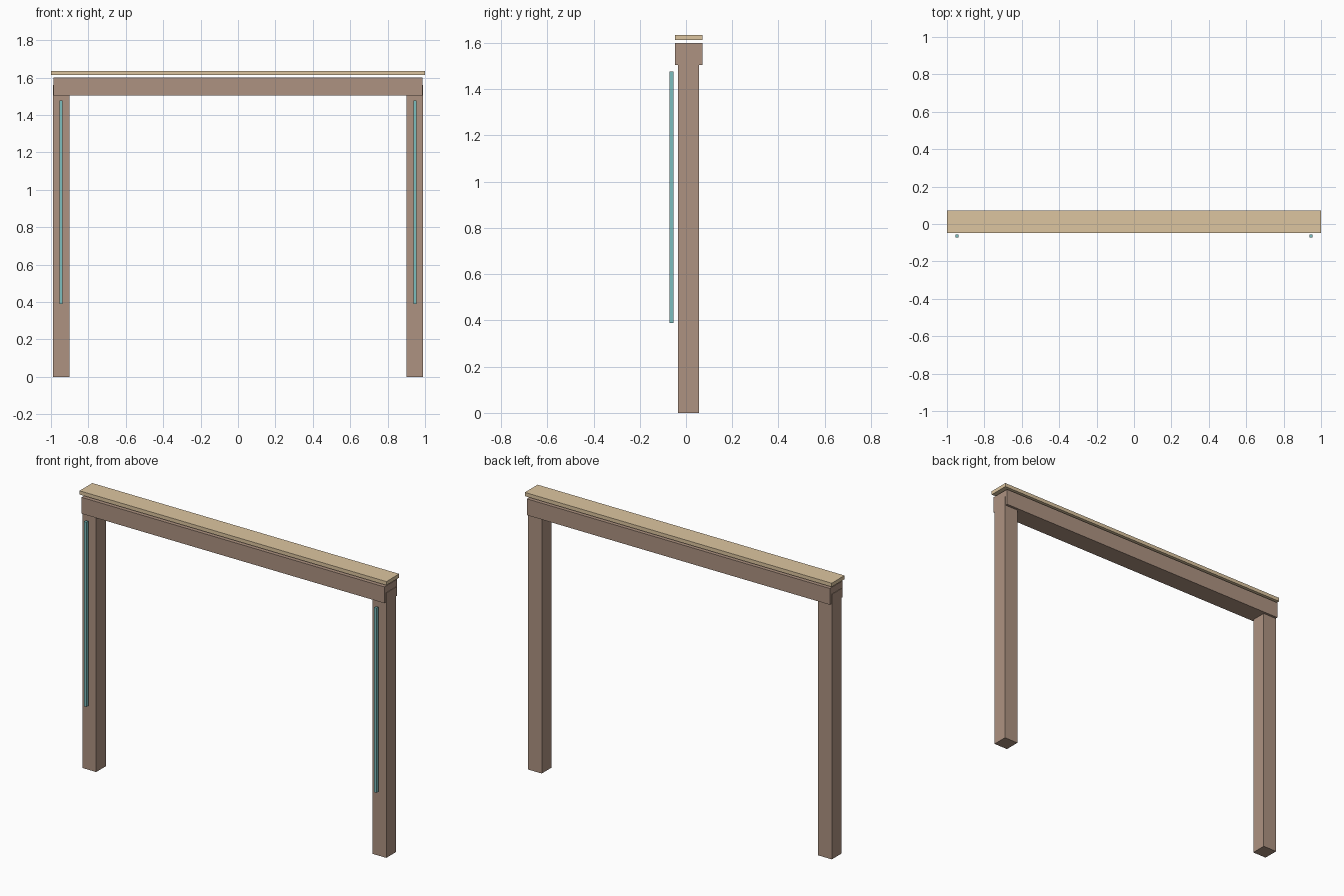
import bpy

if "Cube" in bpy.data.objects:
    bpy.data.objects.remove(bpy.data.objects["Cube"])


def material(name, color):
    m = bpy.data.materials.new(name)
    m.diffuse_color = color
    m.use_nodes = True
    m.node_tree.nodes["Principled BSDF"].inputs["Base Color"].default_value = m.diffuse_color
    return m


dark_wood = material("dark_wood", (0.42, 0.29, 0.22, 1))
light_wood = material("light_wood", (0.72, 0.56, 0.35, 1))
teal = material("teal", (0.20, 0.52, 0.52, 1))


def box(name, x, y, z, mat):
    """Box from (min, max) ranges along each axis."""
    mid = [(a + b) / 2 for a, b in (x, y, z)]
    bpy.ops.mesh.primitive_cube_add(size=1, location=mid)
    ob = bpy.context.object
    ob.name = name
    ob.scale = [b - a for a, b in (x, y, z)]
    bpy.ops.object.transform_apply(location=False, rotation=False, scale=True)
    ob.data.materials.append(mat)
    return ob


# Posts and the slim strips standing just in front of them
for side, s in (("left", -1), ("right", 1)):
    box(side + "_post", sorted((s * 0.9, s * 0.99)), (-0.034, 0.057), (0, 1.56), dark_wood)
    box(side + "_front_strip", sorted((s * 0.937, s * 0.954)), (-0.072, -0.055), (0.388, 1.476), teal)

# Cross beam over the posts
box("cross_beam", (-0.987, 0.987), (-0.047, 0.071), (1.504, 1.6), dark_wood)

# Cap board, held slightly above the beam
box("cap_board", (-1, 1), (-0.047, 0.072), (1.613, 1.635), light_wood)
